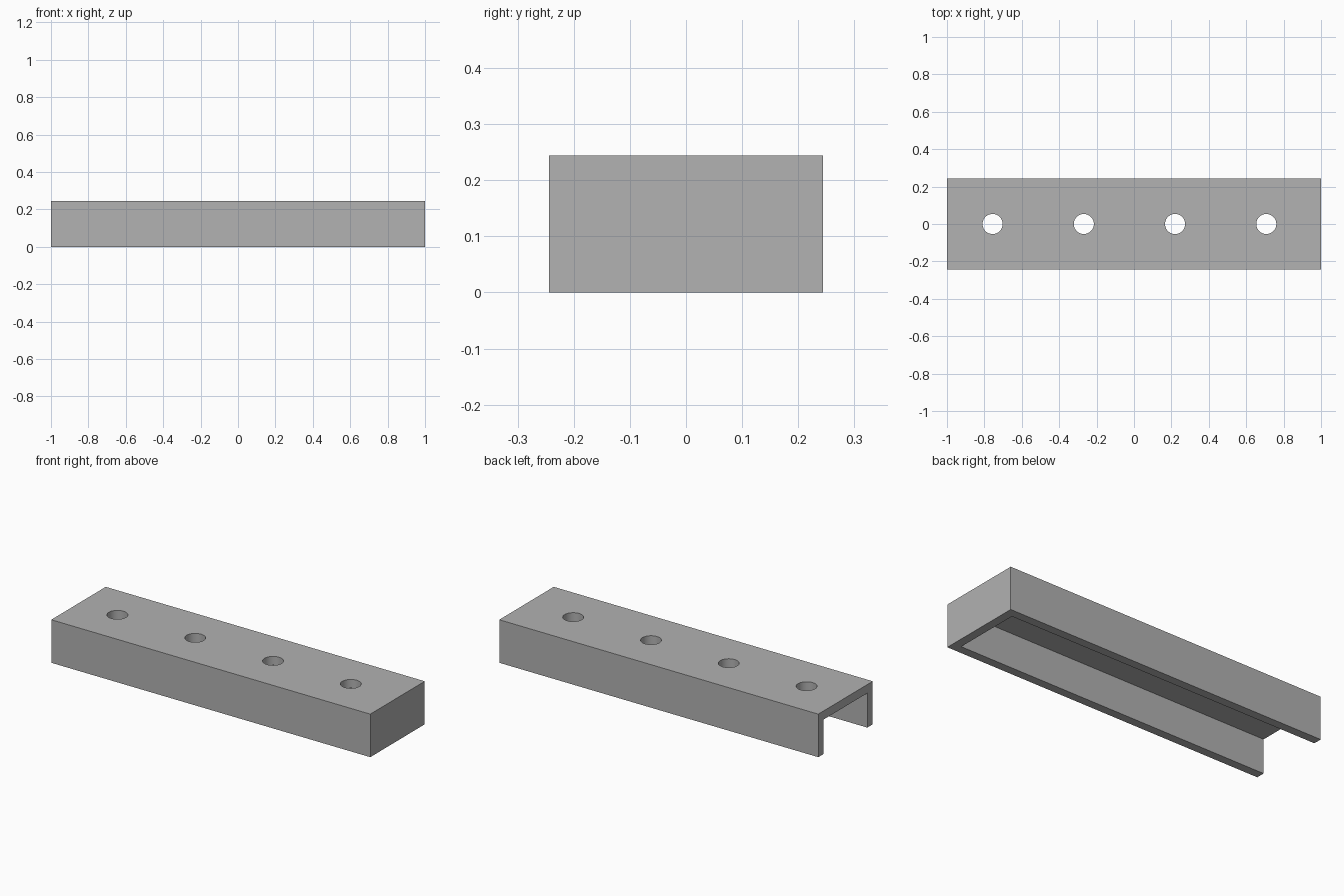
import bpy
import math

cube = bpy.data.objects.get("Cube")
if cube:
    bpy.data.objects.remove(cube, do_unlink=True)

# Proportions in wall thicknesses: 41 long, 10 wide, 5 high
U = 2 / 41
LENGTH, WIDTH, HEIGHT, WALL = 2.0, 10 * U, 5 * U, U
HOLE_RADIUS, HOLE_PITCH, HOLE_COUNT = 1.1 * U, 10 * U, 4

grey = bpy.data.materials.new("plain grey")
grey.use_nodes = True
colour = (0.445, 0.445, 0.445, 1)
grey.diffuse_color = colour
grey.node_tree.nodes["Principled BSDF"].inputs["Base Color"].default_value = colour


def box(name, low, high):
    """Box between two opposite corners."""
    centre = [(a + b) / 2 for a, b in zip(low, high)]
    bpy.ops.mesh.primitive_cube_add(size=1, location=centre)
    obj = bpy.context.object
    obj.name = name
    obj.scale = [b - a for a, b in zip(low, high)]
    bpy.ops.object.transform_apply(location=True, rotation=False, scale=True)
    obj.data.materials.append(grey)
    return obj


def cut(target, cutter):
    """Subtract the cutter from the target, then discard it."""
    cutter.hide_render = True
    mod = target.modifiers.new("cut", "BOOLEAN")
    mod.operation = "DIFFERENCE"
    mod.solver = "EXACT"
    mod.object = cutter
    bpy.ops.object.select_all(action="DESELECT")
    bpy.context.view_layer.objects.active = target
    target.select_set(True)
    bpy.ops.object.modifier_apply(modifier=mod.name)
    bpy.data.objects.remove(cutter, do_unlink=True)


# Solid bar
x, y = LENGTH / 2, WIDTH / 2
channel = box("channel_cover", (-x, -y, 0), (x, y, HEIGHT))

# Hollow underside, open at the -x end and closed at the +x end
cut(channel, box("hollow_cutter", (-x - WALL, WALL - y, -WALL),
                 (x - WALL, y - WALL, HEIGHT - WALL)))

# Row of round holes through the top plate
for i in range(HOLE_COUNT):
    bpy.ops.mesh.primitive_cylinder_add(
        vertices=64, radius=HOLE_RADIUS, depth=3 * WALL,
        location=(-x + (i + 0.5) * HOLE_PITCH, 0, HEIGHT - WALL / 2))
    drill = bpy.context.object
    drill.name = "hole_cutter"
    drill.data.materials.append(grey)
    cut(channel, drill)

bpy.ops.object.shade_smooth_by_angle(angle=math.radians(30))
